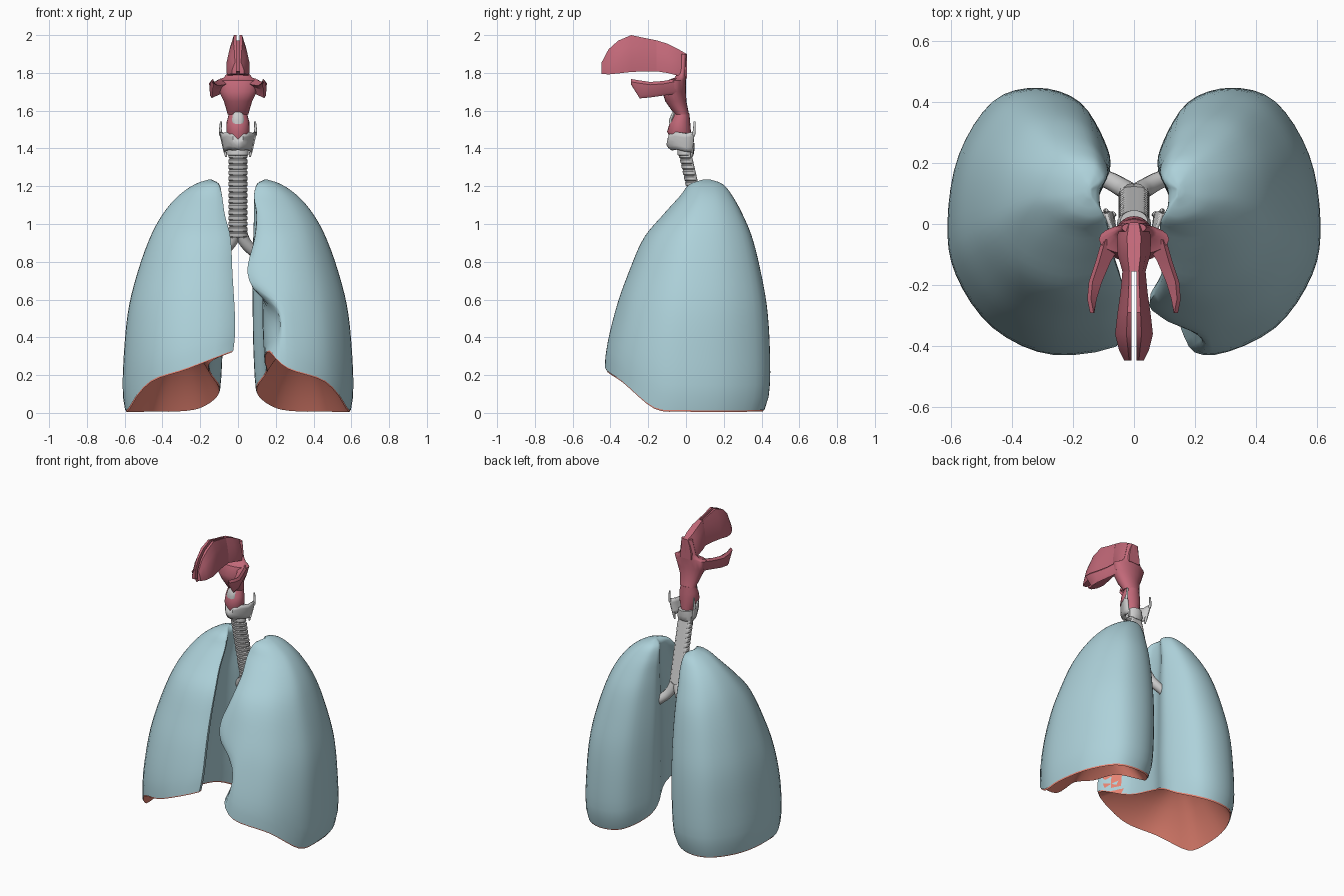
import bpy, bmesh, math
from mathutils import Vector

if "Cube" in bpy.data.objects:
    bpy.data.objects.remove(bpy.data.objects["Cube"])


def material(name, rgb):
    m = bpy.data.materials.new(name)
    m.diffuse_color = (*rgb, 1)
    m.use_nodes = True
    m.node_tree.nodes["Principled BSDF"].inputs["Base Color"].default_value = m.diffuse_color
    return m


BLUE = material("lung_blue", (0.42, 0.64, 0.70))
PINK = material("airway_pink", (0.54, 0.14, 0.19))
RED = material("lining_red", (0.80, 0.23, 0.17))


def loft(name, rings, mat=None, angle=40, caps=True, closed=True):
    """Skin a list of equal-length point rings."""
    bm = bmesh.new()
    vs = [[bm.verts.new(p) for p in r] for r in rings]
    n = len(rings[0])
    for a, b in zip(vs, vs[1:]):
        for i in range(n if closed else n - 1):
            j = (i + 1) % n
            bm.faces.new((a[i], a[j], b[j], b[i]))
    if caps:
        bm.faces.new(vs[0])
        bm.faces.new(vs[-1])
    bmesh.ops.recalc_face_normals(bm, faces=bm.faces)
    me = bpy.data.meshes.new(name)
    bm.to_mesh(me)
    bm.free()
    ob = bpy.data.objects.new(name, me)
    bpy.context.collection.objects.link(ob)
    if mat:
        me.materials.append(mat)
    bpy.ops.object.select_all(action='DESELECT')
    ob.select_set(True)
    bpy.context.view_layer.objects.active = ob
    bpy.ops.object.shade_smooth_by_angle(angle=math.radians(angle))
    return ob


def rod(name, pts, radius, taper=1.0):
    cu = bpy.data.curves.new(name, 'CURVE')
    cu.dimensions = '3D'
    cu.bevel_depth = radius
    cu.bevel_resolution = 4
    cu.use_fill_caps = True
    sp = cu.splines.new('BEZIER')
    sp.bezier_points.add(len(pts) - 1)
    for i, (b, p) in enumerate(zip(sp.bezier_points, pts)):
        b.co = p
        b.handle_left_type = b.handle_right_type = 'AUTO'
        b.radius = 1 + (taper - 1) * i / (len(pts) - 1)
    ob = bpy.data.objects.new(name, cu)
    bpy.context.collection.objects.link(ob)


def lookup(table, z):
    """Smooth interpolation of a table of (z, value...) rows with z descending."""
    z = max(min(z, table[0][0]), table[-1][0])
    i = 0
    while i < len(table) - 2 and z < table[i + 1][0]:
        i += 1

    def slope(k, c):
        a, b = table[max(k - 1, 0)], table[min(k + 1, len(table) - 1)]
        return (b[c] - a[c]) / (b[0] - a[0])
    a, b = table[i], table[i + 1]
    h = b[0] - a[0]
    t = (z - a[0]) / h
    return [(2*t**3 - 3*t*t + 1) * a[c] + (3*t*t - 2*t**3) * b[c]
            + h * ((t**3 - 2*t*t + t) * slope(i, c) + (t**3 - t*t) * slope(i + 1, c))
            for c in range(1, len(a))]


# Lungs: height -> medial x, lateral x, front y, back y
BODY = [(1.235, .14, .155, .09, .13), (1.215, .10, .22, .025, .19), (1.15, .083, .315, -.03, .245),
        (1.05, .08, .40, -.12, .30), (.93, .075, .465, -.22, .35), (.75, .07, .53, -.30, .395),
        (.55, .07, .58, -.37, .43), (.3, .075, .605, -.425, .445), (.1, .09, .61, -.425, .44),
        (0, .12, .595, -.42, .41)]
# Front border x; the second one carries the cardiac notch
EDGE_PLAIN = [(1.235, .143), (1.215, .105), (1.15, .085), (1.05, .07), (.93, .04), (.75, .03),
              (.45, .015), (.3, .03), (0, .10)]
EDGE_NOTCH = [(1.235, .143), (1.215, .105), (1.15, .085), (1.05, .10), (.93, .09), (.76, .05),
              (.66, .08), (.58, .17), (.48, .215), (.38, .19), (.3, .16), (0, .16)]
# Outline: medial-lateral fraction, front-back fraction, lower rim height
OUTLINE = [(0, .05, .33), (.35, 0, .24), (.72, .1, .17), (.95, .3, .03), (1, .5, .015), (.93, .75, .012),
           (.72, .95, .015), (.45, 1, .015), (.2, .95, .03), (.05, .8, .08), (.02, .68, .14),
           (.13, .5, .22), (.12, .25, .28)]


def smooth_closed(points, step):
    out, n = [], len(points)
    for i in range(n):
        p0, p1, p2, p3 = (Vector(points[(i + k) % n]) for k in (-1, 0, 1, 2))
        for s in range(step):
            t = s / step
            out.append(.5 * (2*p1 + (p2 - p0)*t + (2*p0 - 5*p1 + 4*p2 - p3)*t*t
                             + (3*p1 - p0 - 3*p2 + p3)*t**3))
    return out


def lung(name, side, edge, mat, inset=0.0):
    step, levels = 4, 30
    rims = [max(p.z, .009) - inset * 2 for p in smooth_closed(OUTLINE, step)]
    rings = []
    for k in range(levels + 1):
        t = (k / levels) ** 1.7
        ring = []
        for j, rim in enumerate(rims):
            z = 1.235 - inset + (rim - 1.235 + inset) * t
            med, lat, yf, yb = lookup(BODY, z)
            fx = lookup(edge, z)[0]
            ctrl = [(fx if i == 0 else med + (lat - med) * a, yf + (yb - yf) * b, 0)
                    for i, (a, b, _) in enumerate(OUTLINE)]
            i = j // step
            p = smooth_closed([ctrl[(i + q) % len(ctrl)] for q in (-1, 0, 1, 2)], step)[step + j % step]
            c = Vector(((med + lat) / 2, (yf + yb) / 2, 0))
            d = c - p
            p = p + d * min(1, inset / max(d.length, .001))
            ring.append(Vector((side * p.x, p.y, z)))
        rings.append(ring)
    # Hollow, domed underside
    rim = rings[-1]
    mid = sum(rim, Vector()) / len(rim)
    for s in (.97, .9, .8, .65, .5, .35, .2, .05):
        rings.append([Vector((mid.x + (p.x - mid.x) * s, mid.y + (p.y - mid.y) * s,
                              p.z + (.36 - p.z) * (1 - s * s))) for p in rim])
    loft(name, rings, mat, 50)


for label, side, edge in (("right", -1, EDGE_PLAIN), ("left", 1, EDGE_NOTCH)):
    lung(label + "_lung", side, edge, BLUE)
    lung(label + "_lung_lining", side, edge, RED, .004)

# Trachea: ringed in front, flat and plain behind
rings = []
for k in range(15):
    for dz, r in ((0, .045), (.006, .051), (.022, .051), (.028, .045)):
        z = 1.375 - k * .03 - dz
        y0 = .0 + (1.375 - z) * .23
        ring = []
        for i in range(24):
            a = i * math.tau / 24
            rr = .047 if math.sin(a) > .6 else r
            ring.append((rr * math.cos(a), y0 + min(rr * .8 * math.sin(a), .028), z))
        rings.append(ring)
loft("trachea", rings, None, 30)

# Main bronchi
for side in (-1, 1):
    rod("bronchus", [(side * .012, .10, .96), (side * .04, .12, .90), (side * .10, .15, .84),
                     (side * .19, .17, .77)], .034, .75)


def oval_column(name, rows, mat=None, n=20, angle=40):
    """Rows of z, half width, front y, back y."""
    loft(name, [[(w * math.cos(i * math.tau / n),
                  (f + b) / 2 + (b - f) / 2 * math.sin(i * math.tau / n), z)
                 for i in range(n)] for z, w, f, b in rows], mat, angle)


# Larynx: cricoid ring, thyroid shield with horns, epiglottis
oval_column("cricoid_cartilage", [(1.36, .045, -.035, .035), (1.365, .056, -.045, .04),
                                  (1.395, .056, -.045, .045), (1.43, .045, -.03, .045)])
TOP = [(0, -.085, 1.445), (.025, -.085, 1.475), (.055, -.05, 1.487), (.08, 0, 1.48), (.095, .045, 1.49)]
LOW = [(0, -.075, 1.395), (.022, -.07, 1.392), (.047, -.045, 1.395), (.065, -.005, 1.385), (.07, .035, 1.38)]
full = [[(-x, y, z) for x, y, z in r[:0:-1]] + r for r in (TOP, LOW)]
rows = [[Vector(a).lerp(Vector(b), t) + Vector((0, -.018 * math.sin(math.pi * t) * (1 - abs(i - 4) / 4), 0))
         for i, (a, b) in enumerate(zip(*full))] for t in (0, .25, .5, .75, 1)]
shield = loft("thyroid_cartilage", rows, None, 40, caps=False, closed=False)
mod = shield.modifiers.new("thickness", 'SOLIDIFY')
mod.thickness = .012
mod.offset = 0
for side in (-1, 1):
    rod("upper_horn", [(side * .092, .04, 1.47), (side * .093, .044, 1.50), (side * .09, .045, 1.542)], .009, .6)
    rod("lower_horn", [(side * .07, .033, 1.40), (side * .063, .03, 1.355)], .009, .6)
oval_column("epiglottis", [(1.50, .02, -.085, -.065), (1.55, .032, -.09, -.065),
                           (1.58, .028, -.078, -.055), (1.60, .012, -.066, -.05)], None, 12)

# Pharynx
oval_column("lower_pharynx", [(1.585, .048, -.062, .018), (1.54, .06, -.085, .022),
                              (1.49, .062, -.10, .026), (1.42, .04, -.07, .026)], PINK)
oval_column("pharynx", [(1.90, .04, -.03, .005), (1.80, .056, -.045, .004), (1.775, .075, -.06, .002),
                        (1.76, .115, -.10, 0), (1.70, .10, -.125, 0), (1.65, .075, -.11, .002),
                        (1.60, .06, -.075, .012), (1.58, .055, -.06, .016)], PINK)


def nasal_profile(y, zb, zt, w, x0, side):
    h = zt - zb
    pts = [(x0, 0), (w, 0), (w, .3), (w * .75, .7), (max(w * .4, x0 + .008), 1), (x0, 1)]
    return [(side * x, y, zb + h * f) for x, f in pts]


# Nasal cavity halves, split by a gap for the septum
NASAL = [(-.447, 1.795, 1.855, .032), (-.41, 1.792, 1.925, .05), (-.36, 1.797, 1.97, .062),
         (-.29, 1.805, 2.0, .054), (-.22, 1.808, 1.985, .044), (-.155, 1.808, 1.972, .038)]
for side in (-1, 1):
    loft("nasal_cavity", [nasal_profile(*r, .008, side) for r in NASAL], PINK, 35)
# Nasopharynx behind them
half = [nasal_profile(*r, 0, 1) for r in ((-.155, 1.808, 1.972, .038), (-.10, 1.80, 1.955, .054),
                                        (-.04, 1.785, 1.925, .056), (.004, 1.77, 1.90, .04))]
loft("nasopharynx", [r[1:5] + [(-x, y, z) for x, y, z in r[4:0:-1]] for r in half], PINK, 35)

# Oral cavity wings
WING = [(-.05, .03, .105, 1.69, 1.77), (-.12, .075, .125, 1.68, 1.757), (-.19, .105, .148, 1.67, 1.752),
        (-.245, .122, .153, 1.665, 1.76), (-.292, .13, .144, 1.74, 1.768)]
for side in (-1, 1):
    loft("oral_cavity_wing", [[(side * x, y, z) for x, z in
         ((a, zt - .02), (b - .012, zt), (b, zt - .015), (b - .005, zb + .015), (b - .015, zb),
          ((a + b) / 2, (zb + zt) / 2))] for y, a, b, zb, zt in WING], PINK, 35)
